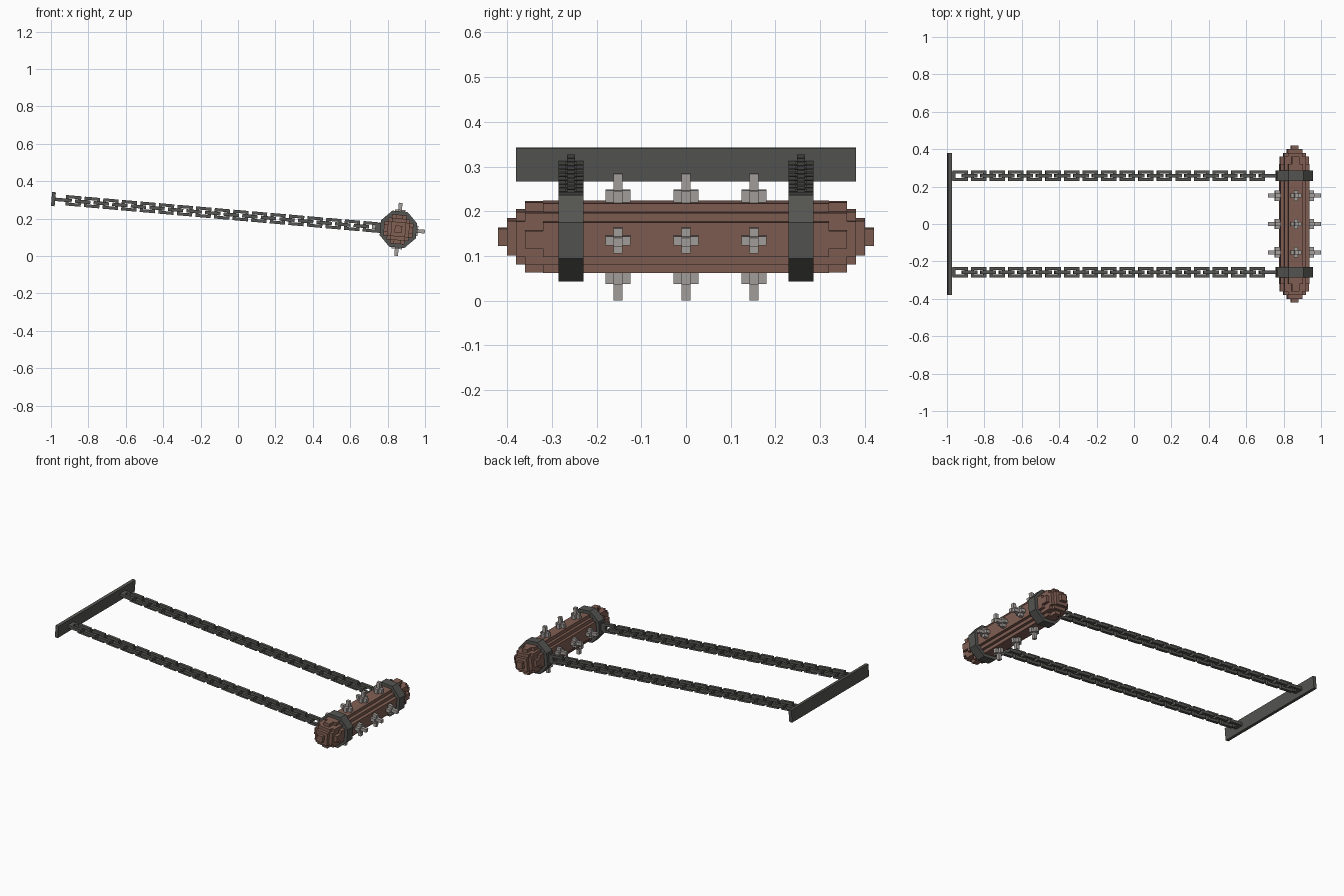
import bpy, bmesh, math
from mathutils import Matrix, Vector

if "Cube" in bpy.data.objects:
    bpy.data.objects.remove(bpy.data.objects["Cube"])

# Everything is built around the log centre, then tilted 5 degrees down the chain
TILT = Matrix.Translation((0.8575, 0, 0.143)) @ Matrix.Rotation(math.radians(5), 4, 'Y')


def material(name, rgb):
    m = bpy.data.materials.new(name)
    m.diffuse_color = (*rgb, 1)
    m.use_nodes = True
    m.node_tree.nodes["Principled BSDF"].inputs["Base Color"].default_value = m.diffuse_color
    return m


WOOD = material("reddish_brown_wood", (0.22, 0.115, 0.088))
IRON = material("dark_iron", (0.09, 0.092, 0.085))
STEEL = material("light_steel", (0.39, 0.36, 0.345))


def finish(bm, name, mat):
    bmesh.ops.recalc_face_normals(bm, faces=bm.faces[:])
    bm.transform(TILT)
    me = bpy.data.meshes.new(name)
    bm.to_mesh(me)
    bm.free()
    me.materials.append(mat)
    ob = bpy.data.objects.new(name, me)
    bpy.context.collection.objects.link(ob)


def box(bm, centre, size, rot=Matrix()):
    m = rot @ Matrix.Translation(centre) @ Matrix.Diagonal((*size, 1))
    bmesh.ops.create_cube(bm, size=1, matrix=m)


def prism(bm, outline, y0, y1):
    # extrude an (x, z) outline along y
    a = [bm.verts.new((x, y0, z)) for x, z in outline]
    b = [bm.verts.new((x, y1, z)) for x, z in outline]
    n = len(a)
    bm.faces.new(a)
    bm.faces.new(b[::-1])
    for i in range(n):
        bm.faces.new((a[i], b[i], b[(i + 1) % n], a[(i + 1) % n]))


def stepped_disc(r, cell=0.0195):
    # outline of a circle made of square cells, r in cells
    widths = []
    for j in range(int(r + 0.5)):
        w = sum(1 for i in range(8) if (i + 0.5) ** 2 + (j + 0.5) ** 2 < r * r)
        if w:
            widths.append(w)
    pts = []
    for j in range(-len(widths), len(widths)):
        w = widths[j if j >= 0 else -j - 1]
        for p in ((w, j), (w, j + 1)):
            if pts and pts[-1] == p:
                continue
            if len(pts) > 1 and pts[-1][0] == pts[-2][0] == p[0]:
                pts[-1] = p          # merge straight runs
            else:
                pts.append(p)
    pts += [(-x, z) for x, z in reversed(pts)]
    return [(x * cell, z * cell) for x, z in pts]


# Log with stepped rounded ends
bm = bmesh.new()
prism(bm, stepped_disc(4.2), -0.32, 0.32)
for r, y0, y1 in ((3.8, 0.32, 0.36), (3.2, 0.36, 0.38), (2.3, 0.38, 0.40), (1.2, 0.40, 0.42)):
    for s in (-1, 1):
        prism(bm, stepped_disc(r), s * y0, s * y1)
finish(bm, "log", WOOD)

# Octagonal iron bands
R = 0.097 / math.cos(math.pi / 8)
octagon = [(R * math.cos((k + 0.5) * math.pi / 4), R * math.sin((k + 0.5) * math.pi / 4))
           for k in range(8)]
for side, s in (("left", -1), ("right", 1)):
    bm = bmesh.new()
    prism(bm, octagon, s * 0.257 - 0.028, s * 0.257 + 0.028)
    finish(bm, f"band_{side}", IRON)

# Stepped spikes: three along the log on each of four sides
bm = bmesh.new()
for k in range(4):
    rot = Matrix.Rotation(k * math.pi / 2, 4, 'Y')
    for y in (-0.152, 0, 0.152):
        box(bm, (0, y, 0.088), (0.056, 0.02, 0.034), rot)
        box(bm, (0, y, 0.088), (0.02, 0.056, 0.034), rot)
        box(bm, (0, y, 0.106), (0.02, 0.02, 0.072), rot)
finish(bm, "spikes", STEEL)

# Mounting plate at the far end of the chains
bm = bmesh.new()
box(bm, (-1.8515, 0, 0), (0.02, 0.76, 0.075))
finish(bm, "mounting_plate", IRON)


# Chains of alternating flat and upright square links
def link(bm, x, y, upright, length=0.082, width=0.056, bar=0.016, thick=0.018):
    rot = Matrix.Translation((x, y, 0)) @ Matrix.Rotation(math.pi / 2 * upright, 4, 'X')
    for s in (-1, 1):
        box(bm, (0, s * (width - bar) / 2, 0), (length, bar, thick), rot)
        box(bm, (s * (length - bar) / 2, 0, 0), (bar, width - 2 * bar, thick), rot)


for side, s in (("left", -1), ("right", 1)):
    bm = bmesh.new()
    y = s * 0.257
    for k in range(34):
        link(bm, -1.794 + k * 0.04985, y, k % 2)
    box(bm, (-0.101, y, 0), (0.03, 0.018, 0.05))      # joint to the band
    box(bm, (-1.838, y, 0), (0.012, 0.05, 0.018))     # joint to the plate
    finish(bm, f"chain_{side}", IRON)
